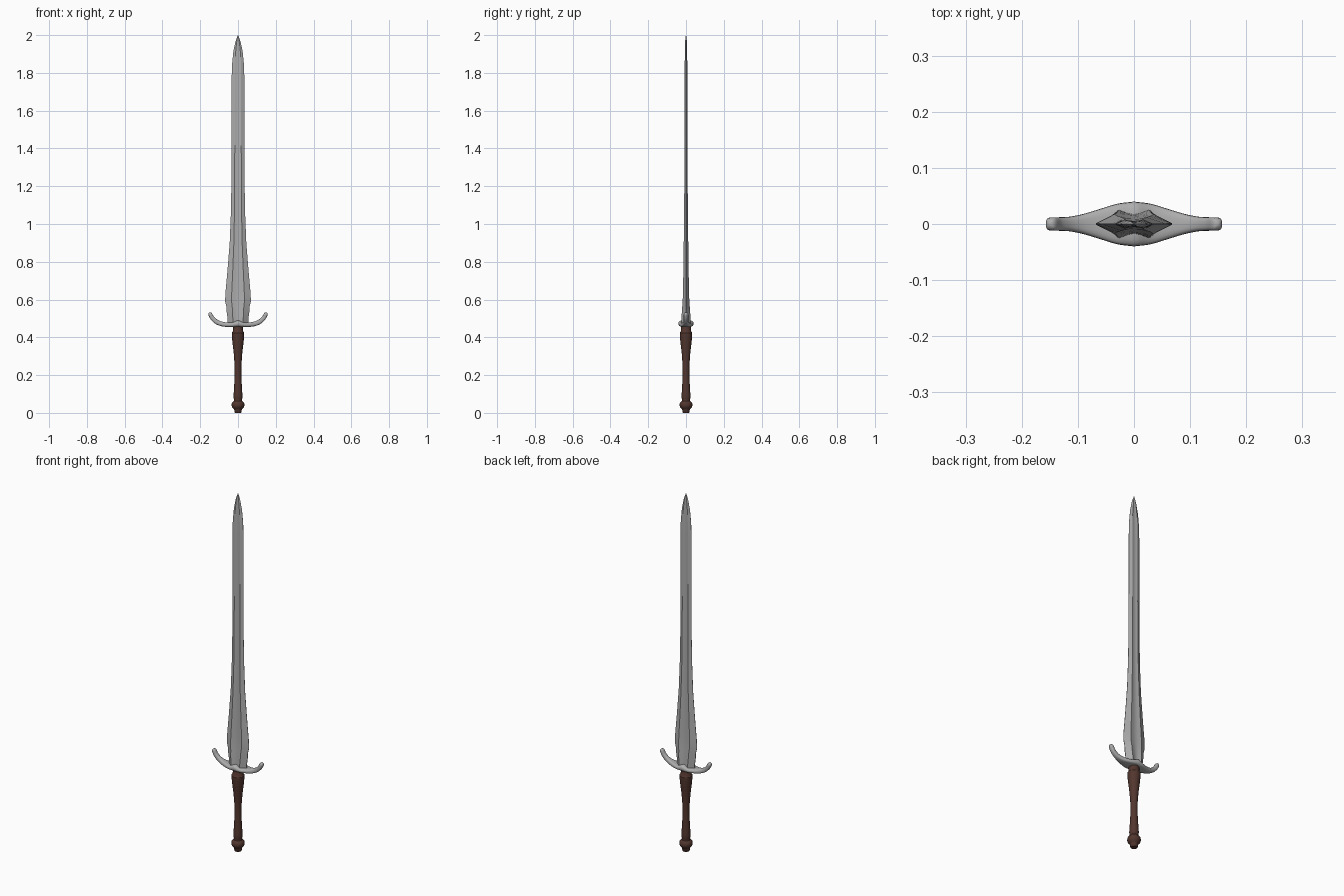
import bpy, bmesh, math
from mathutils import Vector

if "Cube" in bpy.data.objects:
    bpy.data.objects.remove(bpy.data.objects["Cube"])


def material(name, rgb):
    m = bpy.data.materials.new(name)
    m.diffuse_color = (*rgb, 1)
    m.use_nodes = True
    m.node_tree.nodes["Principled BSDF"].inputs["Base Color"].default_value = m.diffuse_color
    return m


steel = material("grey steel", (0.42, 0.42, 0.42))
wood = material("dark brown grip", (0.085, 0.037, 0.028))


def loft(name, rings, mat, angle=35):
    """Skin closed rings of equal length and cap both ends."""
    bm = bmesh.new()
    loops = [[bm.verts.new(p) for p in r] for r in rings]
    n = len(loops[0])
    for a, b in zip(loops, loops[1:]):
        for i in range(n):
            j = (i + 1) % n
            bm.faces.new((a[i], a[j], b[j], b[i]))
    bm.faces.new(loops[0][::-1])
    bm.faces.new(loops[-1])
    bmesh.ops.recalc_face_normals(bm, faces=bm.faces)
    me = bpy.data.meshes.new(name)
    bm.to_mesh(me)
    bm.free()
    ob = bpy.data.objects.new(name, me)
    bpy.context.collection.objects.link(ob)
    me.materials.append(mat)
    bpy.ops.object.select_all(action='DESELECT')
    ob.select_set(True)
    bpy.context.view_layer.objects.active = ob
    bpy.ops.object.shade_smooth_by_angle(angle=math.radians(angle))
    return ob


def spline(pts, steps):
    """Catmull-Rom interpolation of tuples."""
    v = [Vector(p) for p in pts]
    v = [v[0] * 2 - v[1]] + v + [v[-1] * 2 - v[-2]]
    out = []
    for i in range(1, len(v) - 2):
        a, b, c, d = v[i - 1:i + 3]
        for k in range(steps):
            t = k / steps
            out.append(0.5 * (2 * b + (c - a) * t + (2 * a - 5 * b + 4 * c - d) * t * t
                              + (3 * b - a - 3 * c + d) * t ** 3))
    return out + [v[-2]]


# Blade: two ridges with a shallow groove between, waisted above the guard
quarter = [(1.0, 0.06), (0.5, 1.0), (0.22, 0.78), (0.0, 0.68)]
half = quarter + [(-x, y) for x, y in quarter[-2::-1]]
section = half + [(x, -y) for x, y in half[::-1]]
outline = [  # z, half width, half thickness
    (0.465, 0.054, 0.026), (0.50, 0.055, 0.024), (0.535, 0.060, 0.022),
    (0.56, 0.061, 0.020), (0.59, 0.068, 0.018), (0.63, 0.067, 0.016),
    (0.75, 0.056, 0.014), (0.90, 0.044, 0.012), (1.05, 0.038, 0.010),
    (1.20, 0.035, 0.009), (1.50, 0.034, 0.008), (1.75, 0.034, 0.008),
    (1.84, 0.032, 0.007), (1.91, 0.025, 0.006), (1.96, 0.015, 0.005),
    (1.985, 0.007, 0.003), (2.0, 0.0008, 0.0008)]
loft("blade", [[(x * w, y * t, z) for x, y in section] for z, w, t in outline], steel, 25)

# Guard: upswept bar, deep in the middle with a small raised point
arm = [  # x, z, half height, half depth
    (0.0, 0.473, 0.018, 0.040), (0.03, 0.467, 0.0125, 0.036), (0.06, 0.467, 0.012, 0.027),
    (0.09, 0.472, 0.012, 0.018), (0.115, 0.483, 0.012, 0.013), (0.135, 0.501, 0.011, 0.012),
    (0.146, 0.520, 0.0105, 0.012)]
right = [(p[0], p[1], p[2], p[3]) for p in spline(arm, 4)]
end = right[-1]
for s, c in ((0.006, 0.9), (0.010, 0.6), (0.012, 0.2)):
    right.append((end[0] + s * 0.4, end[1] + s, end[2] * c, end[3] * c))
bar = [(-x, z, h, d) for x, z, h, d in right[:0:-1]] + right
rings = []
for i, (x, z, h, d) in enumerate(bar):
    a, b = bar[max(i - 1, 0)], bar[min(i + 1, len(bar) - 1)]
    t = Vector((b[0] - a[0], b[1] - a[1])).normalized()
    ring = []
    for k in range(20):
        u = 2 * math.pi * k / 20
        c, s = math.cos(u), math.sin(u)
        c, s = (math.copysign(abs(q) ** 0.65, q) for q in (c, s))
        ring.append((x - t.y * h * s, d * c, z + t.x * h * s))
    rings.append(ring)
loft("guard", rings, steel, 40)


def turned(name, profile, sides=24):
    loft(name, [[(r * math.cos(2 * math.pi * k / sides), r * math.sin(2 * math.pi * k / sides), z)
                 for k in range(sides)] for z, r in profile], wood)


# Grip: turned handle, wide below the guard and slim toward the pommel
turned("grip", [(0.07, 0.021), (0.085, 0.024), (0.10, 0.023), (0.15, 0.020), (0.20, 0.0175),
                (0.26, 0.0185), (0.32, 0.023), (0.37, 0.029), (0.41, 0.033),
                (0.424, 0.033), (0.432, 0.027), (0.46, 0.026)])

# Pommel: beaded ring with a short end knob
turned("pommel", [(0.0, 0.016), (0.004, 0.019), (0.018, 0.020), (0.022, 0.023), (0.030, 0.031),
                  (0.040, 0.034), (0.052, 0.033), (0.060, 0.027), (0.064, 0.021), (0.075, 0.020)])
